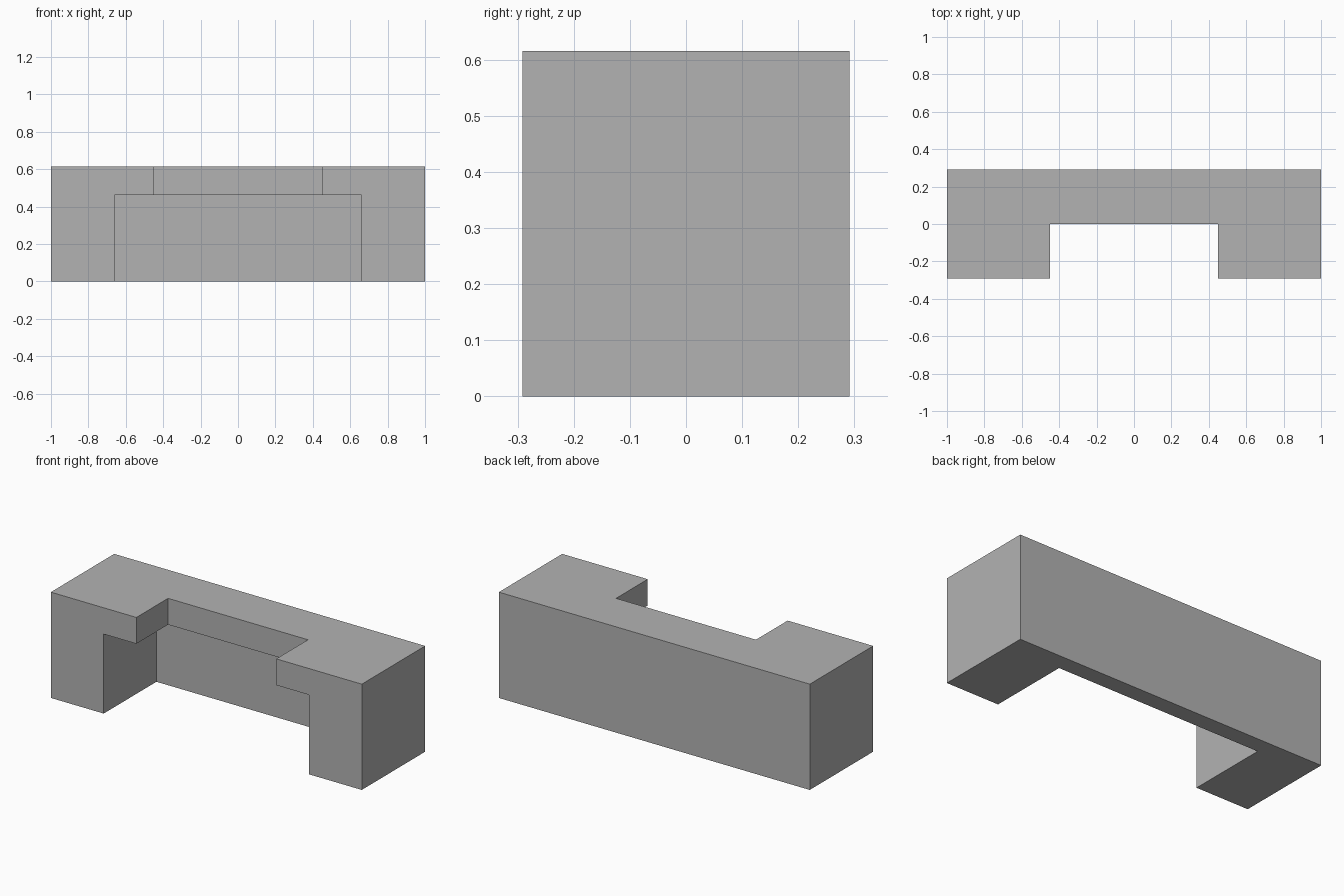
import bpy

cube = bpy.data.objects.get("Cube")
if cube:
    bpy.data.objects.remove(cube, do_unlink=True)

HEIGHT = 0.615
DEPTH = 0.291   # half depth

grey = bpy.data.materials.new("plain grey")
grey.use_nodes = True
colour = (0.45, 0.45, 0.45, 1)
grey.diffuse_color = colour
grey.node_tree.nodes["Principled BSDF"].inputs["Base Color"].default_value = colour


def box(name, half_width, y0, y1, z0, z1):
    """Box centred on x, between the given depths and heights."""
    bpy.ops.mesh.primitive_cube_add(size=1)
    ob = bpy.context.object
    ob.name = ob.data.name = name
    for v in ob.data.vertices:
        x, y, z = v.co
        v.co = (x * 2 * half_width, y0 + (y + 0.5) * (y1 - y0), z0 + (z + 0.5) * (z1 - z0))
    ob.data.materials.append(grey)
    return ob


# Solid counter block
counter = box("counter", 1, -DEPTH, DEPTH, 0, HEIGHT)

# Knee space between the legs, and the narrower notch in the worktop
cutters = [
    box("knee_space_cutter", 0.66, -0.5, 0.193, -0.2, 0.462),
    box("worktop_notch_cutter", 0.45, -0.5, 0, 0.3, 0.9),
]
for cutter in cutters:
    cutter.hide_render = True
    cut = counter.modifiers.new(cutter.name, "BOOLEAN")
    cut.operation = "DIFFERENCE"
    cut.solver = "EXACT"
    cut.object = cutter

# Apply the cuts, then drop the cutters
bpy.ops.object.select_all(action="DESELECT")
counter.select_set(True)
bpy.context.view_layer.objects.active = counter
for cutter in cutters:
    bpy.ops.object.modifier_apply(modifier=cutter.name)
    bpy.data.objects.remove(cutter, do_unlink=True)
bpy.ops.object.shade_flat()
